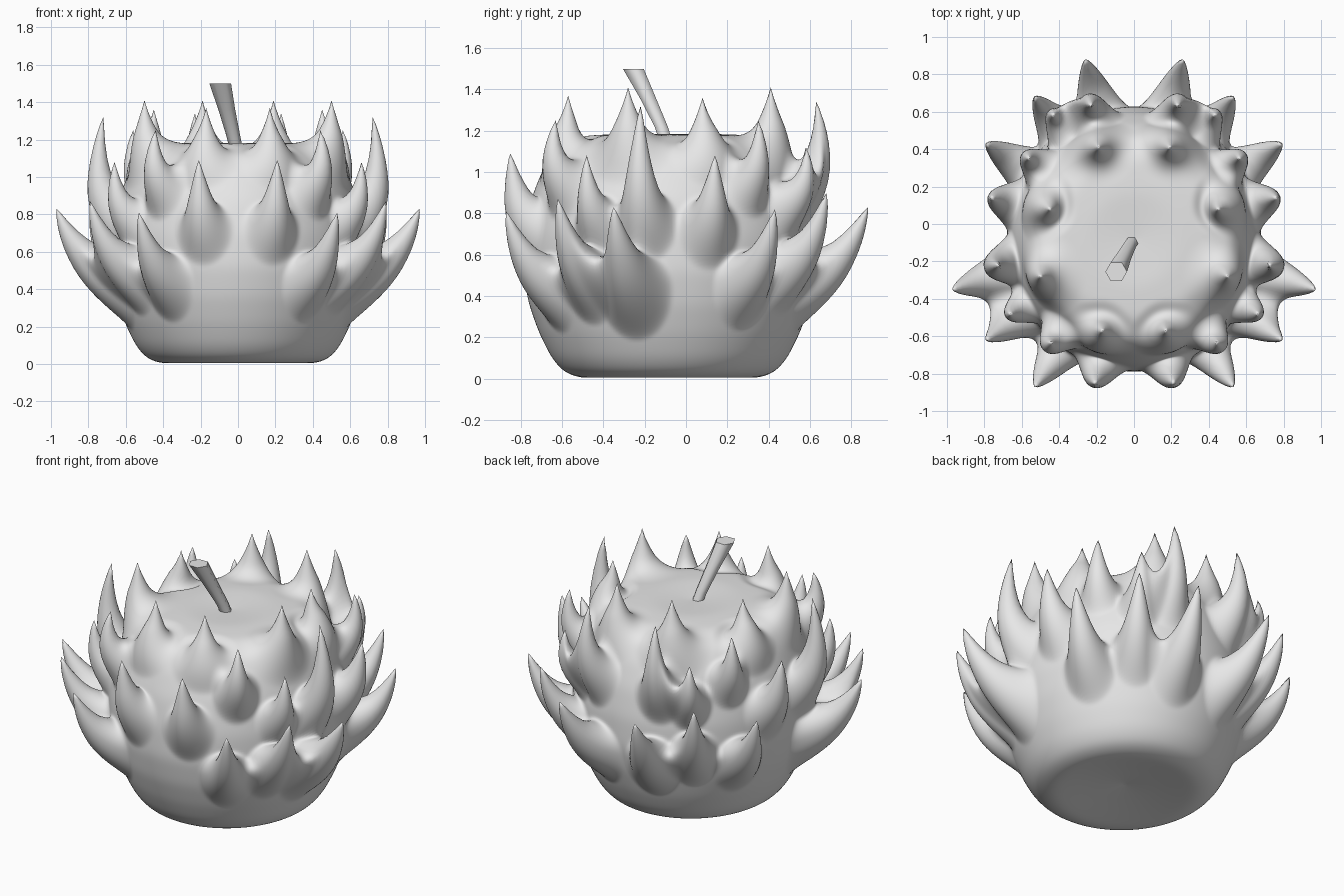
import bpy
import bmesh
import math
from mathutils import Vector, Quaternion
from mathutils.kdtree import KDTree

default_cube = bpy.data.objects.get("Cube")
if default_cube:
    bpy.data.objects.remove(default_cube, do_unlink=True)

CENTRE_Y = -0.08
SEGMENTS = 320

# Single plain colour
grey = bpy.data.materials.new("plain grey")
grey.use_nodes = True
grey.diffuse_color = (0.8, 0.8, 0.8, 1)
grey.node_tree.nodes["Principled BSDF"].inputs["Base Color"].default_value = (0.8, 0.8, 0.8, 1)

# Body outline: radius, height
outline = [(0.01, 0.05), (0.2, 0.03), (0.42, 0.0), (0.51, 0.03), (0.57, 0.1),
           (0.63, 0.22), (0.68, 0.36), (0.71, 0.52), (0.705, 0.7), (0.67, 0.87),
           (0.61, 1.02), (0.54, 1.12), (0.43, 1.175), (0.25, 1.185), (0.01, 1.17)]

# Spikes on the left half: tip x, tip y, tip z, rise, outward bulge, spread
lower_spikes = [
    (0.26, 0.88, 0.83, 0.36, -0.1, 0.18),
    (0.53, 0.68, 0.9, 0.36, -0.06, 0.16),
    (0.79, 0.43, 0.82, 0.36, -0.07, 0.17),
    (0.97, -0.35, 0.83, 0.38, -0.1, 0.2),
    (0.79, -0.62, 0.87, 0.38, -0.07, 0.17),
    (0.53, -0.87, 0.81, 0.36, -0.08, 0.17),
]
middle_spikes = [
    (0.76, 0.14, 1.08, 0.34, -0.02, 0.17),
    (0.21, -0.85, 1.09, 0.34, -0.02, 0.17),
    (0.44, -0.63, 1.25, 0.3, 0.05, 0.15),
    (0.72, -0.22, 1.32, 0.54, 0.07, 0.17),
    (0.66, -0.48, 1.08, 0.3, 0.01, 0.14),
    (0.56, 0.35, 1.25, 0.3, 0.03, 0.14),
    (0.43, 0.58, 1.12, 0.28, 0.03, 0.14),
    (0.23, 0.63, 1.34, 0.44, 0.06, 0.16),
]
crown_spikes = [
    (0.19, 0.41, 1.41, 0.28, 0.0, 0.23),
    (0.45, 0.08, 1.36, 0.24, 0.0, 0.21),
    (0.5, -0.28, 1.41, 0.28, 0.0, 0.23),
    (0.17, -0.57, 1.37, 0.26, 0.0, 0.21),
]


def body_radius(z):
    """Radius of the outer wall at a height."""
    wall = outline[2:]
    for (r0, z0), (r1, z1) in zip(wall, wall[1:]):
        if z0 <= z <= z1:
            return r0 + (r1 - r0) * (z - z0) / (z1 - z0)
    return wall[-1][0]


def smooth_outline(points, step, passes):
    """Resample an outline evenly and round its corners."""
    dense = []
    for a, b in zip(points, points[1:]):
        a, b = Vector(a), Vector(b)
        count = max(1, round((b - a).length / step))
        dense += [a.lerp(b, k / count) for k in range(count)]
    dense.append(Vector(points[-1]))
    for _ in range(passes):
        dense = [dense[0]] + [(p + q * 2 + r) / 4 for p, q, r in
                              zip(dense, dense[1:], dense[2:])] + [dense[-1]]
    return dense


def bridge_rings(bm, rings):
    """Join rings into a closed tube, smooth along the sides and flat at the ends."""
    count = len(rings[0])
    for low, high in zip(rings, rings[1:]):
        for i in range(count):
            j = (i + 1) % count
            bm.faces.new((low[i], low[j], high[j], high[i])).smooth = True
    bm.faces.new(rings[0][::-1])
    bm.faces.new(rings[-1])
    bm.normal_update()


def add_ring(bm, centre, rx, ry, count):
    return [bm.verts.new(centre + Vector((rx * math.cos(math.tau * i / count),
                                          ry * math.sin(math.tau * i / count), 0)))
            for i in range(count)]


def pull_spike(tree, normals, shifts, side, sharpness, stretch, spike):
    """Draw the skin around a base point out along a curve, with a longer ridge below."""
    x, y, z, rise, bulge, spread = spike
    middle = Vector((0, CENTRE_Y, 0))
    tip = Vector((x * side, y, z))
    flat = Vector((x * side, y - CENTRE_Y, 0))
    direction = flat.normalized()
    root_z = z - rise
    base, index, _ = tree.find(middle + direction * body_radius(root_z)
                               + Vector((0, 0, root_z)))
    bend = middle + direction * (flat.length + bulge)
    bend.z = root_z + rise * 0.3
    for point, i, _ in tree.find_range(base, spread * stretch):
        offset = point - base
        squeezed = offset.copy()
        if offset.z < 0:
            squeezed.z /= stretch
        u = squeezed.length / spread
        if u >= 1:
            continue
        t = (1 - u ** sharpness) ** 2
        s = 1 - t
        blend = min(1, 2 * t)
        on_curve = base * s * s + bend * 2 * s * t + tip * t * t
        heading = (bend - base) * s + (tip - bend) * t
        turn = Quaternion().slerp(normals[index].rotation_difference(heading), blend)
        shifts[i] += on_curve - base + turn @ offset.lerp(squeezed, blend) - offset


def make_object(name, bm):
    mesh = bpy.data.meshes.new(name)
    bm.to_mesh(mesh)
    bm.free()
    mesh.materials.append(grey)
    obj = bpy.data.objects.new(name, mesh)
    bpy.context.collection.objects.link(obj)


# Body: turned outline
bm = bmesh.new()
bridge_rings(bm, [add_ring(bm, Vector((0, CENTRE_Y, z)), 0.96 * r, r, SEGMENTS)
                  for r, z in smooth_outline(outline, 0.014, 14)])

# Spikes: pulled out of the body skin, rounded low down and pointed at the crown
tree = KDTree(len(bm.verts))
for i, v in enumerate(bm.verts):
    tree.insert(v.co, i)
tree.balance()
normals = [v.normal.copy() for v in bm.verts]
shifts = [Vector() for _ in normals]
tiers = ((lower_spikes, 1.35, 1.5), (middle_spikes, 1.3, 1.3), (crown_spikes, 1.0, 1.0))
for tier, sharpness, stretch in tiers:
    for spike in tier:
        for side in (1, -1):
            pull_spike(tree, normals, shifts, side, sharpness, stretch, spike)
for v, shift in zip(bm.verts, shifts):
    v.co += shift
make_object("spiky_body", bm)

# Stem: leaning six-sided stalk with a level cut top
stalk = [((-0.005, -0.09, 1.13), 0.035), ((-0.025, -0.12, 1.22), 0.037),
         ((-0.06, -0.185, 1.36), 0.045), ((-0.095, -0.255, 1.5), 0.058)]
bm = bmesh.new()
bridge_rings(bm, [add_ring(bm, Vector(centre), r, r, 6) for centre, r in stalk])
make_object("stem", bm)
